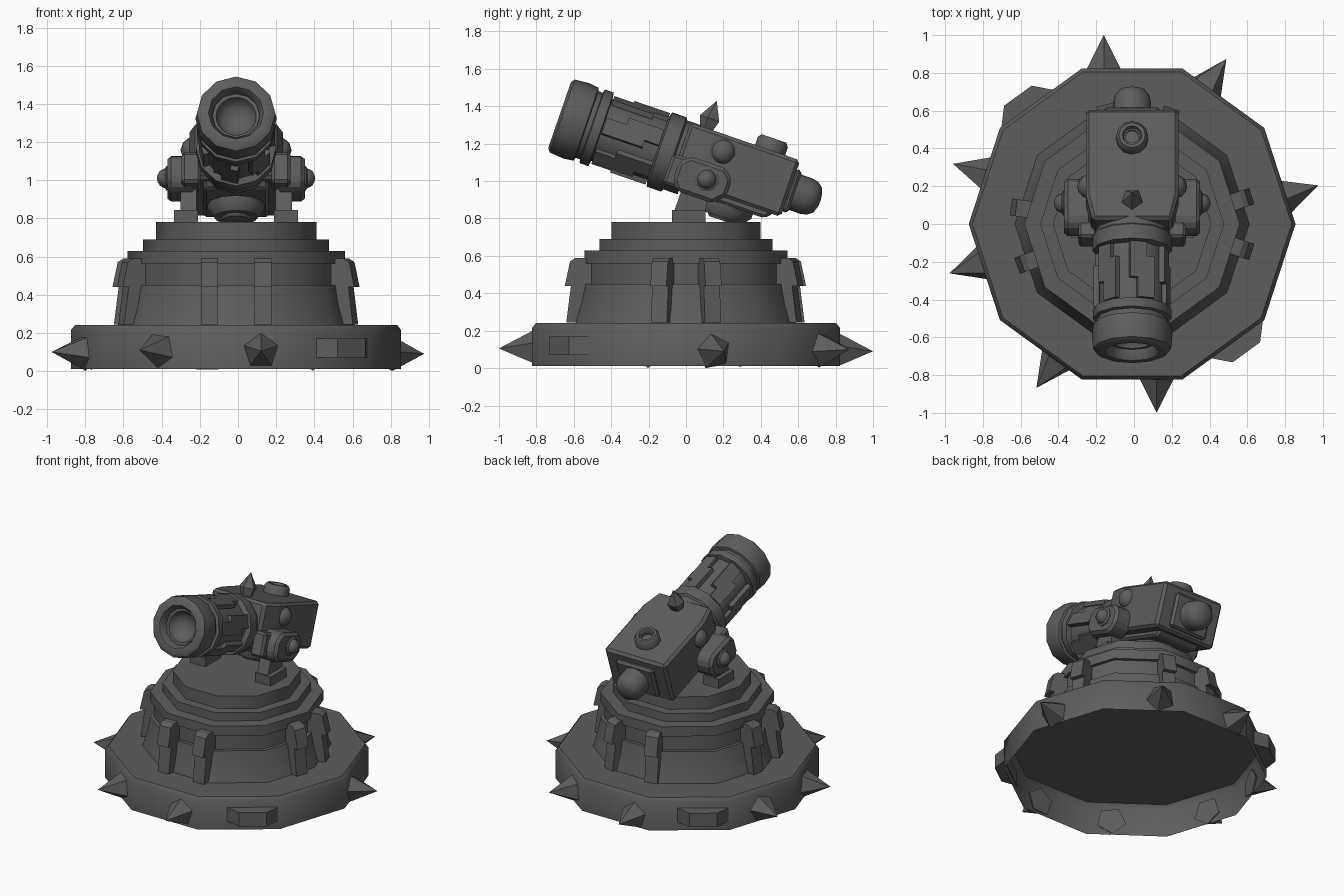
import bpy, bmesh
from math import radians, pi
from mathutils import Matrix, Vector

old = bpy.data.objects.get("Cube")
if old:
    bpy.data.objects.remove(old, do_unlink=True)

mat = bpy.data.materials.new("dark grey metal")
mat.use_nodes = True
GREY = (0.11, 0.11, 0.11, 1)
mat.diffuse_color = GREY
mat.node_tree.nodes["Principled BSDF"].inputs["Base Color"].default_value = GREY


def move(x, y, z):
    return Matrix.Translation((x, y, z))


def turn(deg, axis):
    return Matrix.Rotation(radians(deg), 4, axis)


CENTRE = move(-0.01, 0, 0)
GUN = move(-0.01, 0, 1.12) @ turn(-19, 'X')   # tilted frame: -y is the muzzle
FORWARD = turn(90, 'X')                       # lathe axis towards the muzzle
SIDE = turn(90, 'Z') @ turn(90, 'X')          # profile in y/z, extruded along x


def finish(name, bm, matrix, bevel=0, smooth=None):
    bmesh.ops.recalc_face_normals(bm, faces=bm.faces)
    mesh = bpy.data.meshes.new(name)
    bm.to_mesh(mesh)
    bm.free()
    mesh.materials.append(mat)
    ob = bpy.data.objects.new(name, mesh)
    bpy.context.collection.objects.link(ob)
    ob.matrix_world = matrix
    if bevel:
        mod = ob.modifiers.new("edge bevel", 'BEVEL')
        mod.width = bevel
        mod.segments = 1
    if smooth:
        bpy.ops.object.select_all(action='DESELECT')
        ob.select_set(True)
        bpy.context.view_layer.objects.active = ob
        bpy.ops.object.shade_smooth_by_angle(angle=radians(smooth))
    return ob


def lathe(name, profile, sides, matrix, smooth=None, start=0):
    """Revolve (radius, height) points around z."""
    bm = bmesh.new()
    rot = turn(start, 'Z')
    verts = [bm.verts.new(rot @ Vector((r, 0, h))) for r, h in profile]
    edges = [bm.edges.new(p) for p in zip(verts, verts[1:])]
    bmesh.ops.spin(bm, geom=verts + edges, axis=(0, 0, 1), cent=(0, 0, 0),
                   angle=2 * pi, steps=sides)
    bmesh.ops.remove_doubles(bm, verts=bm.verts, dist=0.0005)
    return finish(name, bm, matrix, 0, smooth)


def prism(name, points, depth, matrix, bevel=0):
    """Extrude an xy outline along z, centred."""
    bm = bmesh.new()
    face = bm.faces.new([bm.verts.new((x, y, -depth / 2)) for x, y in points])
    ext = bmesh.ops.extrude_face_region(bm, geom=[face])
    bmesh.ops.translate(bm, vec=(0, 0, depth),
                        verts=[g for g in ext["geom"] if isinstance(g, bmesh.types.BMVert)])
    bm.faces.new([v for v in bm.verts[:len(points)]]) if not face.is_valid else None
    return finish(name, bm, matrix, bevel)


def box(name, size, matrix, bevel=0):
    x, y, z = size
    pts = [(-x / 2, -y / 2), (x / 2, -y / 2), (x / 2, y / 2), (-x / 2, y / 2)]
    return prism(name, pts, z, matrix, bevel)


# Hollow base shell, open underneath, and stepped tower
lathe("base_shell", [(.865, .01), (.865, .215), (.845, .24), (0, .24)], 10, CENTRE, 40)
lathe("tower", [(.62, .24), (.605, .29), (.59, .34), (.57, .45), (.545, .45),
                (.545, .56), (.57, .56), (.57, .63), (.487, .63), (.487, .69),
                (.42, .69), (.42, .78), (0, .78)], 10, CENTRE, 40)

# Spikes round the rim: face angle, sideways offset, height, roll
for i, (a, t, z, roll) in enumerate([
        (90, .15, .09, 0), (54, .11, .1, 25), (18, -.11, .09, 10), (-90, .13, .105, 0),
        (234, .1, .11, 30), (198, -.05, .1, 36), (162, -.01, .1, 15)]):
    m = CENTRE @ turn(a, 'Z') @ move(.81, t, z) @ turn(90, 'Y') @ turn(180 + roll, 'Z')
    lathe(f"rim_spike_{i + 1}", [(0, 0), (.1, 0), (0, .19)], 5, m)

# Raised rim blocks
for name, a in (("front_rim_block", -54), ("back_rim_block", 126)):
    prism(name, [(0, -.17), (.085, -.09), (.085, .09), (0, .17)],
          .1, CENTRE @ turn(a, 'Z') @ move(.82, .09, .12))

# Clamps gripping the tower: angle and sideways offset
CLAMP = [(.48, .245), (.64, .245), (.615, .44), (.648, .44), (.62, .57), (.59, .59), (.48, .59)]
for i, (a, t) in enumerate([(-90, -.14), (-90, .14), (103, 0), (71, 0),
                            (18, -.055), (-18, .055), (172, 0), (200, 0)]):
    prism(f"tower_clamp_{i + 1}", CLAMP, .09,
          CENTRE @ turn(a, 'Z') @ move(0, t, 0) @ turn(90, 'X'))

# Barrel with muzzle, collars and bore
lathe("barrel", [(0, -.02), (.195, -.02), (.195, .06), (.21, .07), (.21, .15), (.175, .16),
                 (.175, .475), (.208, .48), (.208, .53), (.188, .535),
                 (.188, .56), (.206, .565), (.213, .62), (.206, .7), (.185, .715),
                 (.145, .715), (.125, .68), (.125, .57), (0, .57)],
      12, GUN @ FORWARD, 40, 90)
lathe("bore_cup", [(.13, .66), (.105, .66), (.095, .63), (.07, .605), (.035, .59), (0, .585)],
      24, GUN @ FORWARD, 40)

# Stepped slats along the barrel
for i in range(6):
    m = GUN @ FORWARD @ turn(75 + i * 60, 'Z') @ move(.178, 0, .31) @ turn(90, 'Y')
    prism(f"barrel_slat_{i + 1}",
          [(-.16, -.07), (.07, -.07), (.07, -.03), (.15, -.03), (.15, .06),
           (-.05, .06), (-.05, .02), (-.16, .02)], .03, m)

# Breech housing
prism("breech_box", [(-.21, -.04), (.21, -.04), (.245, .1), (.245, .58), (-.245, .58), (-.245, .1)],
      .32, GUN @ move(0, 0, .03), .018)
prism("breech_keel", [(-.01, -.11), (.03, -.165), (.5, -.165), (.55, -.11)], .34,
      GUN @ SIDE, .015)
box("breech_back_plate", (.3, .04, .24), GUN @ move(0, .59, .02), .015)
lathe("breech_dome", [(0, .58), (.1, .58), (.1, .675), (.092, .71), (.07, .738),
                      (.035, .75), (0, .754)],
      20, GUN @ move(0, 0, .02) @ turn(-90, 'X'), 50)

# Cap on top, bearing below and fin spike
lathe("top_cap", [(0, .17), (.085, .17), (.085, .235), (.07, .255), (.052, .255), (.045, .235),
                  (.036, .235), (.036, .22), (0, .22)],
      12, GUN @ move(0, .41, 0), 40)
lathe("lower_bearing", [(0, -.1), (.15, -.1), (.15, -.19), (.115, -.235), (.08, -.235),
                        (.07, -.25), (0, -.25)],
      12, GUN @ move(0, .285, 0), 40)
lathe("top_spike", [(0, .16), (.03, .16), (.06, .245), (0, .345)], 5,
      GUN @ move(0, .055, 0), None, -90)

# Mirrored mounts on both sides
for side, sx in (("left", 1), ("right", -1)):
    box(f"{side}_mount_foot", (.125, .18, .07),
        CENTRE @ move(sx * .262, .015, .81))
    prism(f"{side}_mount_arm", [(-.07, .82), (.1, .82), (.13, 1.02), (.0, 1.02)],
          .085, CENTRE @ move(sx * .25, 0, 0) @ SIDE)
    box(f"{side}_cheek_block", (.1, .15, .17),
        GUN @ move(sx * .235, .0, -.08), .015)
    prism(f"{side}_trunnion_plate",
          [(-.03, -.13), (.01, -.18), (.21, -.18), (.27, -.12), (.27, -.03),
           (.22, .02), (.02, .02), (-.03, -.03)],
          .15, GUN @ move(sx * .285, 0, 0) @ SIDE, .02)
    knob = GUN @ move(sx * .355, .14, -.068) @ turn(90 * sx, 'Y')
    lathe(f"{side}_trunnion_collar", [(0, -.02), (.068, -.02), (.068, .01), (.055, .018), (0, .018)],
          8, knob)
    lathe(f"{side}_trunnion_knob", [(0, 0), (.052, 0), (.05, .025), (.038, .045), (.018, .056),
                                    (0, .06)], 14, knob, 50)
    lathe(f"{side}_side_ball", [(0, -.07), (.033, -.06), (.058, -.037), (.069, 0), (.058, .037),
                                (.033, .06), (0, .07)],
          14, GUN @ move(sx * .222, .176, .1), 50)
